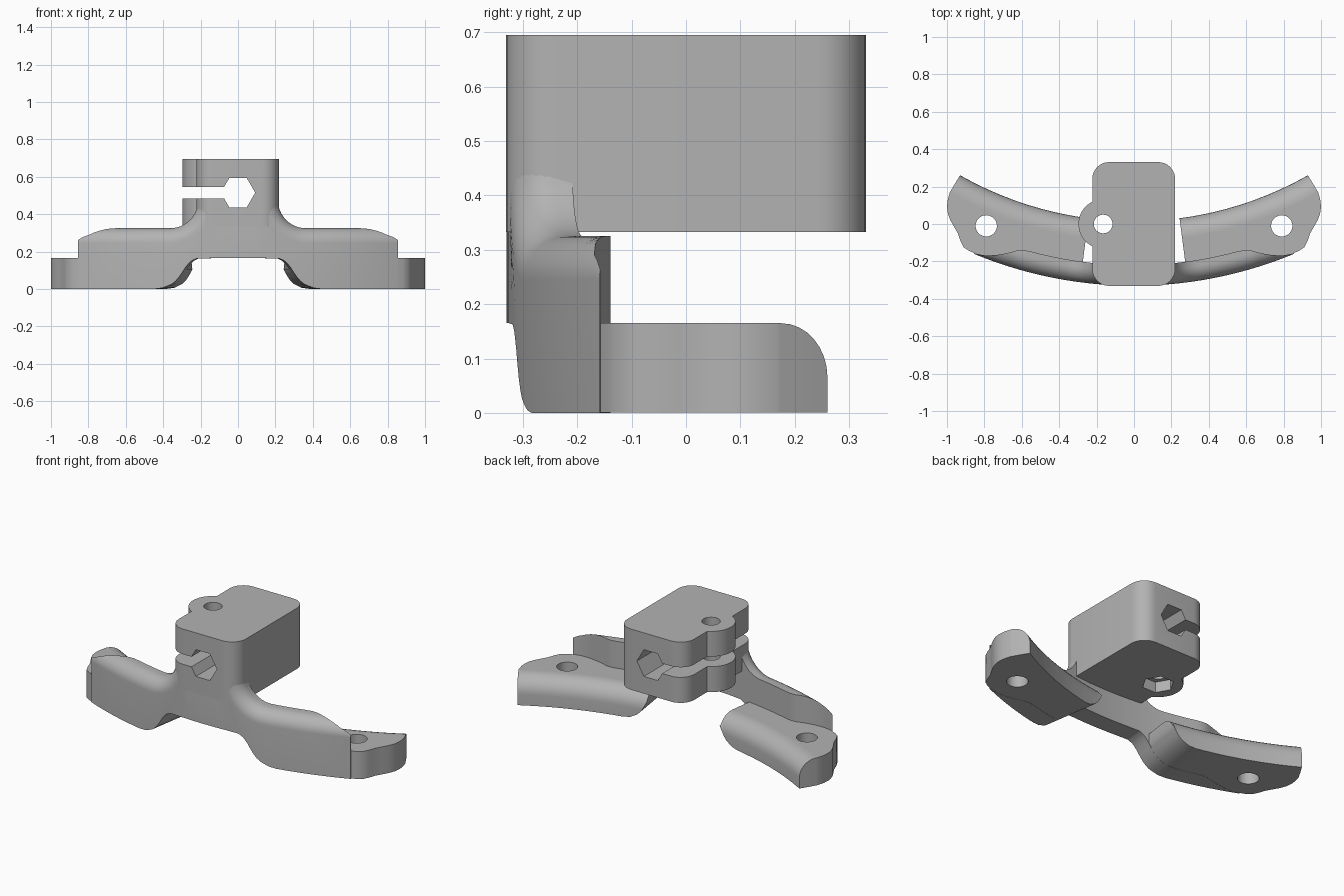
import bpy, bmesh, math
from math import sin, cos, pi, asin, atan2, hypot, sqrt

cube = bpy.data.objects.get("Cube")
if cube:
    bpy.data.objects.remove(cube, do_unlink=True)

grey = bpy.data.materials.new("plain grey")
grey.use_nodes = True
grey.diffuse_color = (0.45, 0.45, 0.45, 1)
grey.node_tree.nodes["Principled BSDF"].inputs["Base Color"].default_value = (0.45, 0.45, 0.45, 1)

R, CY = 2.23, 1.9          # front arc radius and its centre in y
PLATE, TOP, ROUND = 0.165, 0.325, 0.08


def finish(bm, name):
    bmesh.ops.recalc_face_normals(bm, faces=bm.faces)
    me = bpy.data.meshes.new(name)
    bm.to_mesh(me)
    bm.free()
    ob = bpy.data.objects.new(name, me)
    bpy.context.collection.objects.link(ob)
    me.materials.append(grey)
    return ob


def select(ob):
    bpy.ops.object.select_all(action='DESELECT')
    ob.select_set(True)
    bpy.context.view_layer.objects.active = ob


def prism(name, outline, lo, hi, axis='Z'):
    """Extrude a closed outline between two levels along z or y."""
    bm = bmesh.new()
    put = (lambda p, h: (p[0], p[1], h)) if axis == 'Z' else (lambda p, h: (p[0], h, p[1]))
    a = [bm.verts.new(put(p, lo)) for p in outline]
    b = [bm.verts.new(put(p, hi)) for p in outline]
    bm.faces.new(a)
    bm.faces.new(b)
    for i in range(len(a)):
        j = (i + 1) % len(a)
        bm.faces.new((a[i], a[j], b[j], b[i]))
    return finish(bm, name)


def arc(cx, cy, r, a0, a1, n):
    return [(cx + r * cos(math.radians(a0 + (a1 - a0) * i / n)),
             cy + r * sin(math.radians(a0 + (a1 - a0) * i / n))) for i in range(n + 1)]


def ring(cx, cy, r, n):
    return arc(cx, cy, r, 0, 360, n)[:-1]


def cut(ob, cutters):
    for c in cutters:
        c.hide_render = True
        m = ob.modifiers.new("cut", 'BOOLEAN')
        m.operation, m.solver, m.object = 'DIFFERENCE', 'EXACT', c
        select(ob)
        bpy.ops.object.modifier_apply(modifier=m.name)
        bpy.data.objects.remove(c, do_unlink=True)


def smooth(ob):
    select(ob)
    bpy.ops.object.shade_smooth_by_angle(angle=math.radians(32))


def interp(table, x):
    if x <= table[0][0]:
        return table[0][1]
    for (x0, v0), (x1, v1) in zip(table, table[1:]):
        if x <= x1:
            return v0 + (v1 - v0) * (x - x0) / (x1 - x0)
    return table[-1][1]


def bend(angle, r, z):
    return (r * sin(angle), CY - r * cos(angle), z)


def loft(name, sections):
    """Skin sections, each a row of bottom points followed by the reversed top row."""
    bm = bmesh.new()
    rings = [[bm.verts.new(p) for p in s] for s in sections]
    n = len(rings[0])
    for a, b in zip(rings, rings[1:]):
        for i in range(n):
            j = (i + 1) % n
            bm.faces.new((a[i], a[j], b[j], b[i]))
    for e in (rings[0], rings[-1]):
        for k in range(n // 2 - 1):
            bm.faces.new((e[k], e[k + 1], e[n - 2 - k], e[n - 1 - k]))
    return finish(bm, name)


# Underside arch shared by the wall and the feet
ARCH = [(.2, .165), (.225, .162), (.25, .15), (.275, .125), (.3, .085),
        (.325, .05), (.35, .028), (.4, .006), (.45, 0)]

# Curved front wall: rounded front top edge, flared up into the block
THICK = [(.58, .11), (.62, .107), (.65, .097), (.7, .064), (.75, .036), (.8, .014), (.855, .002)]
columns = [(x, .42, 0, 1) for x in (0, .05, .1, .13)]
for i in range(13):
    a = pi / 2 * i / 12
    columns.append((.375 - .155 * cos(a), .48 - .155 * sin(a), cos(a), sin(a)))
columns += [(x, TOP, 0, 1) for x in (.41, .45, .5, .54, .58, .62, .65, .675, .7, .725,
                                     .75, .775, .8, .83, .855)]
half = []
for x, z, nx, nz in columns:
    t = interp(THICK, x)
    d_max = min(ROUND, t)
    a_max = math.acos(1 - d_max / ROUND)
    depths = [ROUND * (1 - cos(a_max * i / 9)) for i in range(10)] + [t + 1e-4]
    low, high = [], []
    for d in depths:
        drop = ROUND - sqrt(max(0, ROUND ** 2 - max(0, ROUND - d) ** 2))
        low.append(bend(asin(x / R), R - d, interp(ARCH, x)))
        high.append(bend(asin((x - nx * drop) / R), R - d, z - nz * drop))
    half.append(low + high[::-1])
mirrored = [[(-p[0], p[1], p[2]) for p in s] for s in half[:0:-1]]
wall = loft("curved_wall", mirrored + half)
smooth(wall)

# Feet: curved plates with a rounded rear edge, a wavy outer end and a screw hole
END = [(.93, .26), (.958, .215), (.985, .168), (.997, .125), (1, .09), (.995, .055), (.982, .02),
       (.962, -.015), (.942, -.05), (.928, -.09), (.91, -.125), (.86, -.158)]
end_angle = sorted((hypot(x, CY - y), atan2(x, CY - y)) for x, y in END)
REAR, FILLET = 1.885, .1
radii = [REAR + FILLET * (1 - cos(pi / 2 * i / 8)) for i in range(9)]
radii += [r for r, a in end_angle if r > radii[-1] + .003 and r < R - .008] + [R - .004]
foot_x = [.288, .3, .3125, .325, .35, .375, .4, .45, .5, .55, .6, .65, .7, .75, .8, .86]
a_mid, a_out = asin(.5 / R), asin(.86 / R)
for side, label in ((1, "left"), (-1, "right")):
    sections = []
    for x in foot_x:
        a, base = asin(x / R), interp(ARCH, x) + .001
        low, high = [], []
        for r in radii:
            ar = a
            if a > a_mid:
                ar = a_mid + (a - a_mid) / (a_out - a_mid) * (interp(end_angle, r) - a_mid)
            u = max(0, FILLET - (r - REAR))
            z = PLATE - FILLET + sqrt(max(0, FILLET ** 2 - u * u))
            low.append(bend(side * ar, r, base))
            high.append(bend(side * ar, r, max(z, base + .001)))
        sections.append(low + high[::-1])
    foot = loft(label + "_foot", sections)
    cut(foot, [prism("screw_cutter", ring(side * .79, -.01, .057, 32), -.1, .3)])
    smooth(foot)

# Clamp block with rounded corners and a bolt lug on its right side
XL, XR, YB, C, LUG = -.223, .22, .331, .09, -.165
outline = (arc(XR - C, -YB + C, C, -90, 0, 8) + arc(XR - C, YB - C, C, 0, 90, 8)
           + arc(XL + C, YB - C, C, 90, 180, 8) + arc(LUG, 0, .132, 116, 244, 20)
           + arc(XL + C, -YB + C, C, 180, 270, 8))
block = prism("clamp_block", outline, .333, .695)
slot = [(-.5, .485), (-.02, .485), (-.02, .545), (-.5, .545)]
cut(block, [
    prism("hex_bore_cutter", ring(0, .515, .092, 6), -.6, .6, 'Y'),
    prism("slot_cutter", slot, -.6, .6, 'Y'),
    prism("bolt_cutter", ring(LUG, 0, .05, 32), .2, .9),
    prism("nut_cutter", ring(LUG, 0, .085, 6), .2, .395),
])
smooth(block)
